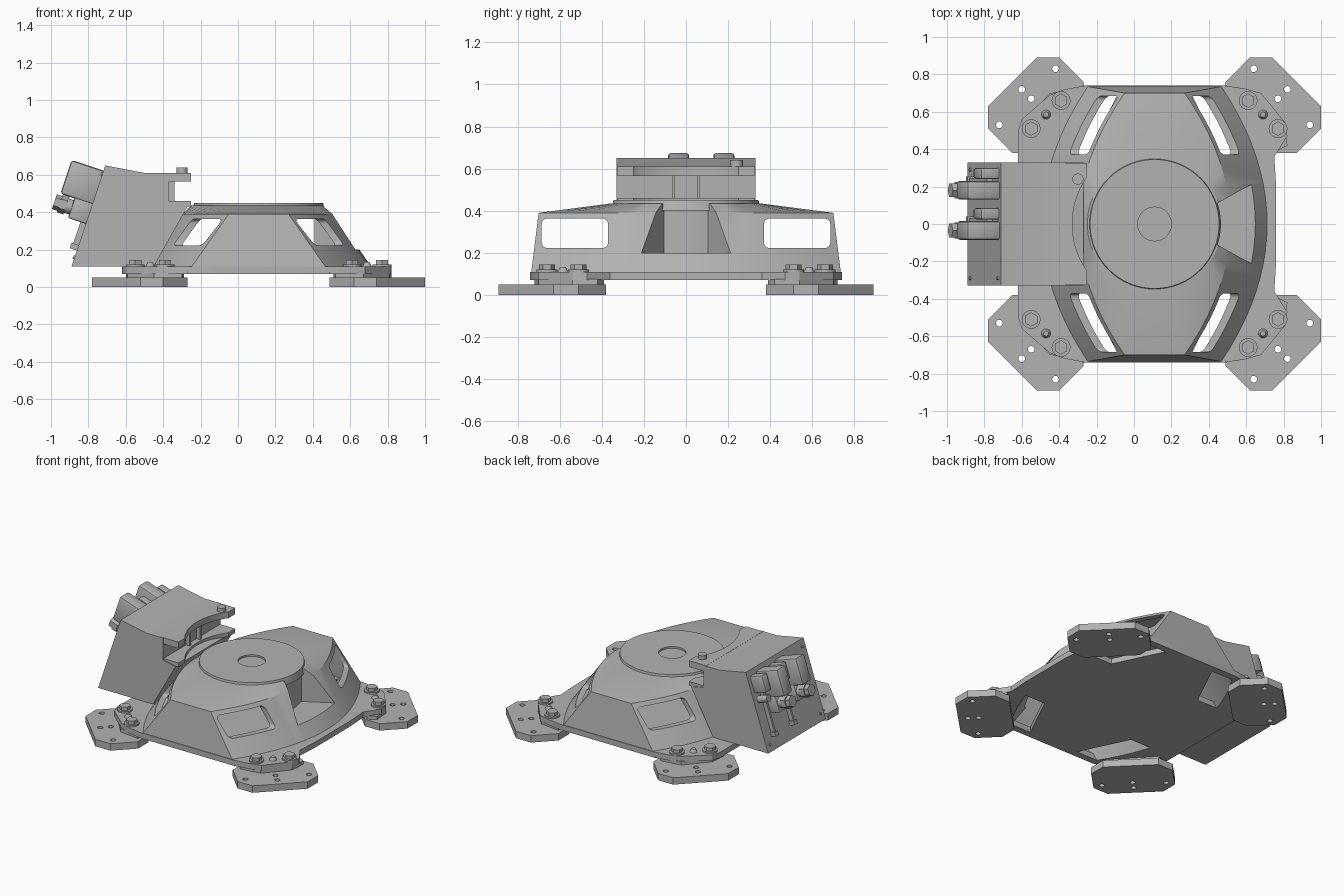
import bpy, bmesh, math
from mathutils import Matrix, Vector

if "Cube" in bpy.data.objects:
    bpy.data.objects.remove(bpy.data.objects["Cube"])

CX = 0.11  # centre of the symmetric casting
QUADS = [(1, 1), (-1, 1), (-1, -1), (1, -1)]

grey = bpy.data.materials.new("cast_grey")
grey.use_nodes = True
grey.diffuse_color = (0.45, 0.45, 0.45, 1)
grey.node_tree.nodes["Principled BSDF"].inputs["Base Color"].default_value = (0.45, 0.45, 0.45, 1)


def finish(name, bm):
    bmesh.ops.remove_doubles(bm, verts=bm.verts, dist=0.0001)
    bmesh.ops.recalc_face_normals(bm, faces=bm.faces)
    mesh = bpy.data.meshes.new(name)
    bm.to_mesh(mesh)
    bm.free()
    mesh.materials.clear()
    mesh.materials.append(grey)
    obj = bpy.data.objects.new(name, mesh)
    bpy.context.collection.objects.link(obj)
    return obj


def plate(name, loops, z0, z1):
    """Flat plate from an outline and hole loops, offset to the casting centre."""
    curve = bpy.data.curves.new(name, "CURVE")
    curve.dimensions = "2D"
    curve.fill_mode = "BOTH"
    curve.extrude = (z1 - z0) / 2
    for loop in loops:
        spline = curve.splines.new("POLY")
        spline.points.add(len(loop) - 1)
        for point, (x, y) in zip(spline.points, loop):
            point.co = (x + CX, y, 0, 1)
        spline.use_cyclic_u = True
    temp = bpy.data.objects.new(name + "_curve", curve)
    bpy.context.collection.objects.link(temp)
    mesh = bpy.data.meshes.new_from_object(temp.evaluated_get(bpy.context.evaluated_depsgraph_get()))
    bpy.data.objects.remove(temp)
    bm = bmesh.new()
    bm.from_mesh(mesh)
    bpy.data.meshes.remove(mesh)
    bmesh.ops.translate(bm, verts=bm.verts, vec=(0, 0, (z0 + z1) / 2))
    return finish(name, bm)


def loft(name, rings, caps=True):
    bm = bmesh.new()
    rows = [[bm.verts.new(p) for p in ring] for ring in rings]
    n = len(rows[0])
    for a, b in zip(rows, rows[1:]):
        for i in range(n):
            j = (i + 1) % n
            bm.faces.new((a[i], a[j], b[j], b[i]))
    if caps:
        bm.faces.new(rows[0])
        bm.faces.new(rows[-1])
    return finish(name, bm)


def prism_y(name, profile, half):
    return loft(name, [[(x, y, z) for x, z in profile] for y in (-half, half)])


def block(name, size, matrix, bevel=0.0):
    bm = bmesh.new()
    bmesh.ops.create_cube(bm, size=1, matrix=matrix @ Matrix.Diagonal((*size, 1)))
    if bevel:
        bmesh.ops.bevel(bm, geom=bm.edges[:], offset=bevel, segments=2, affect="EDGES", profile=0.5)
    return finish(name, bm)


def cylinder(name, r0, r1, depth, matrix, sides=24):
    bm = bmesh.new()
    bmesh.ops.create_cone(bm, cap_ends=True, segments=sides, radius1=r0, radius2=r1, depth=depth, matrix=matrix)
    return finish(name, bm)


def cut(target, cutter):
    mod = target.modifiers.new("cut", "BOOLEAN")
    mod.operation = "DIFFERENCE"
    mod.solver = "EXACT"
    mod.object = cutter
    bpy.context.view_layer.objects.active = target
    bpy.ops.object.modifier_apply(modifier=mod.name)
    bpy.data.objects.remove(cutter)


def circle(x, y, r, n=16):
    return [(x + r * math.cos(math.tau * i / n), y + r * math.sin(math.tau * i / n)) for i in range(n)]


def outline(flat, half, bulge, z, n=20):
    """Two bowed ends joined by straight sides."""
    arc = []
    for i in range(n + 1):
        t = 2 * i / n - 1
        arc.append((bulge - (bulge - flat) * t * t, half * t))
    return [(x + CX, y, z) for x, y in arc] + [(CX - x, -y, z) for x, y in arc]


def crown(ring, r, z):
    result = []
    for x, y, _ in ring:
        a = math.atan2(y, x - CX)
        result.append((CX + r * math.cos(a), r * math.sin(a), z))
    return result


def wedge(name, x0, w0, w1, z0):
    pts = [(x0, -w0), (0.8, -w1), (0.8, w1), (x0, w0), (x0 + 0.02, 0)]
    return loft(name, [[(x + CX, y, z) for x, y in pts] for z in (z0, 0.6)])


# Hollow casting with a wedge pocket and four windows
top = outline(0.16, 0.70, 0.405, 0.39)
body = loft("base_casting", [outline(0.385, 0.74, 0.63, 0.07), top, crown(top, 0.36, 0.435)])
inner_top = outline(0.15, 0.675, 0.375, 0.37)
hollow = loft("hollow", [outline(0.37, 0.715, 0.60, 0.05), inner_top, crown(inner_top, 0.34, 0.41)])
cut(hollow, wedge("pocket_wall", 0.30, 0.12, 0.40, 0.18))
cut(body, hollow)
cut(body, wedge("pocket", 0.325, 0.105, 0.368, 0.2))
for s in (1, -1):
    bm = bmesh.new()
    bmesh.ops.create_cube(bm, size=1, matrix=Matrix.Translation((CX, s * 0.528, 0.293)) @ Matrix.Diagonal((3, 0.315, 0.14, 1)))
    long_edges = [e for e in bm.edges if abs(e.verts[0].co.x - e.verts[1].co.x) > 1]
    bmesh.ops.bevel(bm, geom=long_edges, offset=0.025, segments=4, affect="EDGES", profile=0.5)
    cut(body, finish("window", bm))

# Turntable disc with a shallow centre recess
disc = [(0.355, 0.40), (0.345, 0.45), (0.09, 0.45), (0.09, 0.437)]
loft("turntable_disc", [[(x + CX, y, z) for x, y in circle(0, 0, r, 64)] for r, z in disc])

# Bottom flange, open below the windows
right = [(0.37, 0.74), (0.48, 0.725), (0.57, 0.70), (0.70, 0.54), (0.71, 0.47), (0.64, 0.36), (0.65, 0.2)]
left = [(0.37, 0.74), (0.48, 0.72), (0.56, 0.69), (0.71, 0.56), (0.73, 0.50), (0.73, 0.33)]
rim = right + [(x, -y) for x, y in right[::-1]]
rim += [(-x, -y) for x, y in left] + [(-x, y) for x, y in left[::-1]]
opening = [(0.37, 0.34), (0.55, 0.34), (0.47, 0.52), (0.37, 0.69), (0.2, 0.69)]
plate("bottom_flange", [rim] + [[(sx * x, sy * y) for x, y in opening] for sx, sy in QUADS], 0.07, 0.11)

# Feet, pads and fasteners at each corner
foot = [(0.38, 0.76), (0.51, 0.89), (0.63, 0.89), (0.89, 0.63), (0.89, 0.51), (0.76, 0.38), (0.64, 0.38), (0.38, 0.64)]
holes = [(0.53, 0.83), (0.83, 0.53), (0.71, 0.72), (0.66, 0.67)]
pad = [(0.40, 0.66), (0.41, 0.72), (0.56, 0.70), (0.70, 0.54), (0.71, 0.42), (0.65, 0.39)]
for sx, sy in QUADS:
    def flip(loop):
        return [(sx * x, sy * y) for x, y in loop]
    plate("foot_plate", [flip(foot)] + [flip(circle(x, y, 0.018)) for x, y in holes], 0, 0.05)
    plate("foot_pad", [flip(pad)], 0.05, 0.075)
    for x, y in flip([(0.50, 0.66), (0.66, 0.51)]):
        cylinder("washer", 0.05, 0.05, 0.012, Matrix.Translation((x + CX, y, 0.115)))
        cylinder("hex_bolt", 0.038, 0.038, 0.03, Matrix.Translation((x + CX, y, 0.13)), 6)
    x, y = flip([(0.58, 0.585)])[0]
    cylinder("locating_pin", 0.026, 0.014, 0.025, Matrix.Translation((x + CX, y, 0.12)), 16)

# Cable box with a leaning back panel
prism_y("cable_box", [(-0.89, 0.11), (-0.71, 0.65), (-0.50, 0.61), (-0.37, 0.61),
                      (-0.37, 0.45), (-0.27, 0.43), (-0.45, 0.11)], 0.33)

# Curved lips above and below the box mouth
lip = [(-0.50, -0.325), (-0.36, -0.325), (-0.36, -0.25)]
for i in range(17):
    a = math.radians(-33 + 66 * i / 16)
    lip.append((-0.44 * math.cos(a), 0.44 * math.sin(a)))
lip += [(x, -y) for x, y in lip[2::-1]]
plate("upper_lip", [lip], 0.565, 0.611)
plate("lower_lip", [lip], 0.43, 0.46)
cylinder("lip_bolt", 0.03, 0.03, 0.03, Matrix.Translation((-0.30, 0.24, 0.625)))
for y in (-0.06, 0.06):
    block("mouth_rib", (0.04, 0.015, 0.12), Matrix.Translation((-0.36, y, 0.515)))

# Connectors mounted on the leaning panel: local axes along, outward, across
lean = math.atan2(0.18, 0.54)
up = Vector((math.sin(lean), 0, math.cos(lean)))
out = Vector((-math.cos(lean), 0, math.sin(lean)))
side = Vector((0, 1, 0))
panel = Matrix.Translation((-0.89, 0, 0.11)) @ Matrix((side, up, out)).transposed().to_4x4()


def panel_block(name, y, s, d, bevel=0.0):
    mid = [(a + b) / 2 for a, b in (y, s, d)]
    return block(name, [b - a for a, b in (y, s, d)], panel @ Matrix.Translation(mid), bevel)


for y in (0.18, -0.035):
    panel_block("connector_hood", (y - 0.05, y + 0.05), (0.35, 0.54), (-0.01, 0.18), 0.015)
    panel_block("connector_socket", (y - 0.045, y + 0.045), (0.24, 0.36), (-0.01, 0.10), 0.01)
    panel_block("side_plug", (y + 0.06, y + 0.12), (0.41, 0.53), (-0.01, 0.10), 0.01)
    panel_block("latch_bar", (y + 0.05, y + 0.065), (0.10, 0.42), (-0.01, 0.03))
    panel_block("latch_foot", (y + 0.04, y + 0.075), (0.09, 0.12), (-0.01, 0.04))
    for r, d0, d1, sides in ((0.04, 0.08, 0.15, 24), (0.05, 0.13, 0.165, 6), (0.042, 0.165, 0.197, 6)):
        cylinder("cable_gland", r, r, d1 - d0, panel @ Matrix.Translation((y, 0.30, (d0 + d1) / 2)), sides)
    cylinder("plug_screw", 0.025, 0.025, 0.08, panel @ Matrix.Translation((y + 0.09, 0.36, 0.04)), 12)

# Small corner screws on the panel
for y in (-0.29, 0.29):
    for s in (0.05, 0.52):
        cylinder("panel_screw", 0.01, 0.01, 0.01, panel @ Matrix.Translation((y, s, 0.002)), 12)

# Keep creases sharp and curved walls smooth
bpy.ops.object.select_all(action="DESELECT")
for obj in bpy.context.scene.objects:
    if obj.type == "MESH":
        obj.select_set(True)
bpy.context.view_layer.objects.active = body
bpy.ops.object.shade_smooth_by_angle(angle=math.radians(25))
